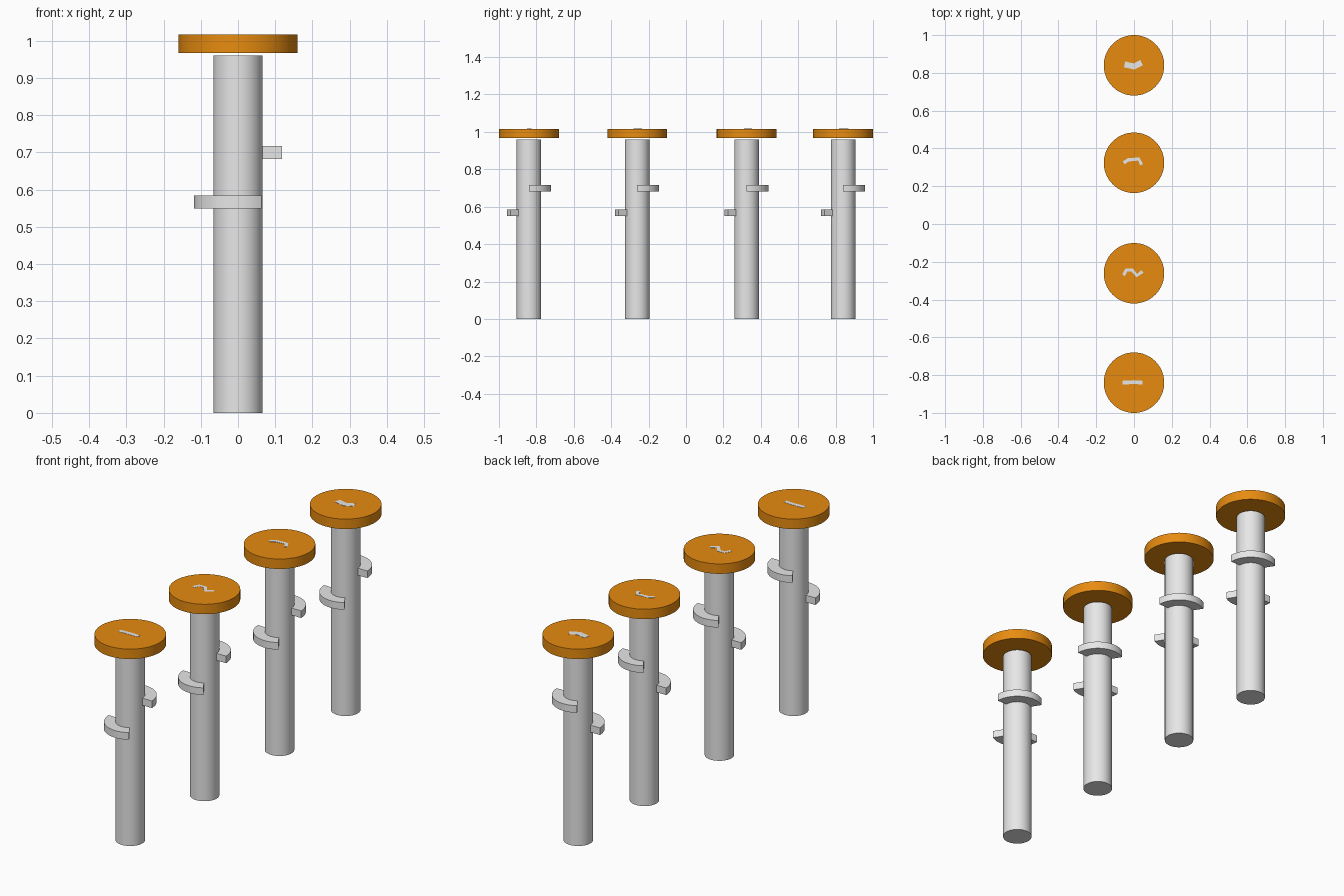
import bpy, bmesh, math
from mathutils import Vector

cube = bpy.data.objects.get("Cube")
if cube:
    bpy.data.objects.remove(cube, do_unlink=True)


def material(name, color):
    m = bpy.data.materials.new(name)
    m.use_nodes = True
    m.diffuse_color = color
    m.node_tree.nodes["Principled BSDF"].inputs["Base Color"].default_value = color
    return m


grey = material("light_grey", (0.8, 0.8, 0.8, 1))
orange = material("orange", (0.8, 0.26, 0.005, 1))


def finish(bm, name, mat, loc):
    bmesh.ops.recalc_face_normals(bm, faces=bm.faces)
    mesh = bpy.data.meshes.new(name)
    bm.to_mesh(mesh)
    bm.free()
    mesh.materials.append(mat)
    ob = bpy.data.objects.new(name, mesh)
    ob.location = loc
    bpy.context.collection.objects.link(ob)
    bpy.ops.object.select_all(action="DESELECT")
    ob.select_set(True)
    bpy.context.view_layer.objects.active = ob
    bpy.ops.object.shade_smooth_by_angle(angle=math.radians(30))
    return ob


def cylinder(name, radius, z0, z1, y, mat):
    bm = bmesh.new()
    bmesh.ops.create_cone(bm, cap_ends=True, segments=64, radius1=radius,
                          radius2=radius, depth=z1 - z0)
    finish(bm, name, mat, (0, y, (z0 + z1) / 2))


def strip(name, left, right, z0, z1, y, mat):
    """Closed solid band between two matching outlines."""
    bm = bmesh.new()
    faces = []
    a = [bm.verts.new((p[0], p[1], 0)) for p in left]
    b = [bm.verts.new((p[0], p[1], 0)) for p in right]
    for i in range(len(a) - 1):
        faces.append(bm.faces.new((a[i], a[i + 1], b[i + 1], b[i])))
    ext = bmesh.ops.extrude_face_region(bm, geom=faces, use_keep_orig=True)
    top = [g for g in ext["geom"] if isinstance(g, bmesh.types.BMVert)]
    bmesh.ops.translate(bm, verts=top, vec=(0, 0, z1 - z0))
    finish(bm, name, mat, (0, y, z0))


def arc(radius, start, sweep, steps=24):
    angles = [math.radians(start + sweep * i / steps) for i in range(steps + 1)]
    return [(radius * math.cos(t), radius * math.sin(t)) for t in angles]


def ribbon(name, path, width, y):
    """Thin flat mark following a short path on the seat."""
    pts = [Vector(p) for p in path]
    left, right = [], []
    for i, p in enumerate(pts):
        d = (pts[min(i + 1, len(pts) - 1)] - pts[max(i - 1, 0)]).normalized()
        n = Vector((-d.y, d.x)) * width / 2
        left.append(p + n)
        right.append(p - n)
    strip(name, left, right, SEAT_TOP - 0.001, SEAT_TOP + 0.001, y, grey)


POST_R, STEP_R, SEAT_TOP = 0.066, 0.118, 1.016

# Small painted marks: path and width for each stool
marks = [
    ([(-0.06, 0), (0, 0.003), (0.045, 0)], 0.02),
    ([(-0.055, -0.01), (-0.04, 0.018), (-0.01, 0.018), (0.015, -0.012), (0.045, 0.01)], 0.018),
    ([(-0.055, 0), (-0.03, 0.016), (0.025, 0.02), (0.04, -0.01)], 0.018),
    ([(-0.05, 0.005), (0, -0.006), (0.04, 0.014)], 0.032),
]

# Row of four stools, each with post, seat and two curved foot steps
for i, y in enumerate((-0.84, -0.261, 0.324, 0.84)):
    tag = "_%d" % (i + 1)
    cylinder("post" + tag, POST_R, 0, 0.96, y, grey)
    cylinder("seat" + tag, 0.16, 0.967, SEAT_TOP, y, orange)
    for name, start, z in (("lower_step", 180, 0.549), ("upper_step", 0, 0.682)):
        strip(name + tag, arc(POST_R - 0.002, start, 122.5), arc(STEP_R, start, 122.5),
              z, z + 0.035, y, grey)
    path, width = marks[i]
    ribbon("seat_mark" + tag, path, width, y)
